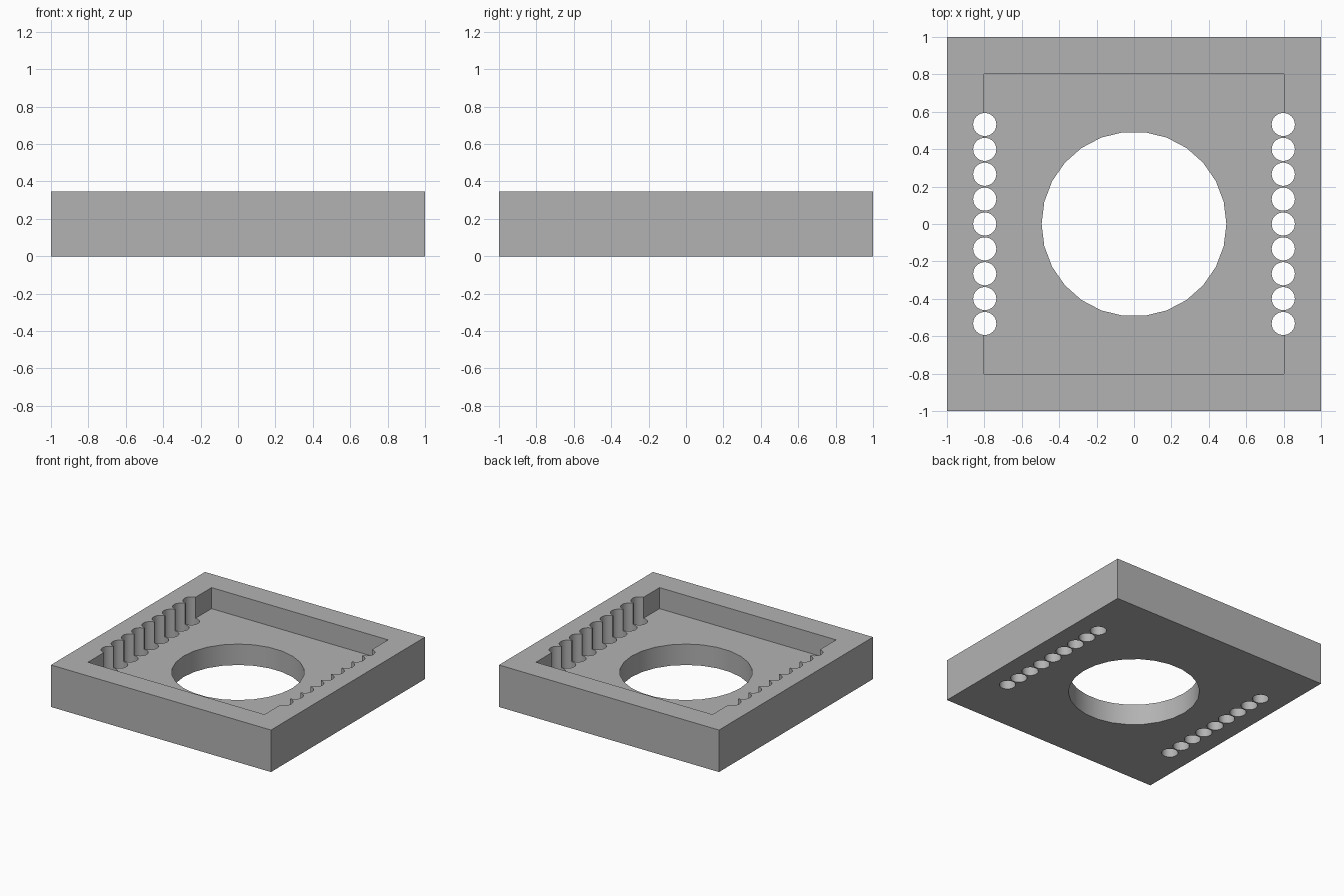
import bpy, bmesh, math
from mathutils import Matrix

if "Cube" in bpy.data.objects:
    bpy.data.objects.remove(bpy.data.objects["Cube"])

HEIGHT, FLOOR = 0.345, 0.172

grey = bpy.data.materials.new("plain grey")
grey.diffuse_color = (0.45, 0.45, 0.45, 1)
grey.use_nodes = True
grey.node_tree.nodes["Principled BSDF"].inputs["Base Color"].default_value = grey.diffuse_color


def make(name, build):
    bm = bmesh.new()
    build(bm)
    mesh = bpy.data.meshes.new(name)
    bm.to_mesh(mesh)
    bm.free()
    mesh.materials.append(grey)
    ob = bpy.data.objects.new(name, mesh)
    bpy.context.collection.objects.link(ob)
    return ob


def box(bm, width, z0, z1):
    bmesh.ops.create_cube(bm, size=1, matrix=Matrix.Translation((0, 0, (z0 + z1) / 2))
                          @ Matrix.Diagonal((width, width, z1 - z0, 1)))


def drill(bm, x, y, radius, sides):
    # The quarter turn puts a corner of the polygon on the x axis
    bmesh.ops.create_cone(bm, cap_ends=True, segments=sides, radius1=radius, radius2=radius,
                          depth=1, matrix=Matrix.Translation((x, y, 0.1))
                          @ Matrix.Rotation(math.pi / 2, 4, 'Z'))


def drills(bm):
    # Central opening and a row of nine pin holes on each side
    drill(bm, 0, 0, 0.494, 26)
    for x in (-0.798, 0.798):
        for i in range(-4, 5):
            drill(bm, x, i * 0.133, 0.062, 26)


# Square tray with a recessed floor
tray = make("tray", lambda bm: box(bm, 2, 0, HEIGHT))
pocket = make("pocket_cutter", lambda bm: box(bm, 1.605, FLOOR, 0.6))
holes = make("hole_cutter", drills)

bpy.context.view_layer.objects.active = tray
for cutter in (pocket, holes):
    cutter.hide_render = True
    mod = tray.modifiers.new(cutter.name, 'BOOLEAN')
    mod.operation = 'DIFFERENCE'
    mod.solver = 'EXACT'
    mod.object = cutter
    bpy.ops.object.modifier_apply(modifier=mod.name)
    bpy.data.objects.remove(cutter)

# Smooth hole walls, crisp edges elsewhere
bpy.ops.object.select_all(action='DESELECT')
tray.select_set(True)
bpy.ops.object.shade_smooth_by_angle(angle=math.radians(30))
